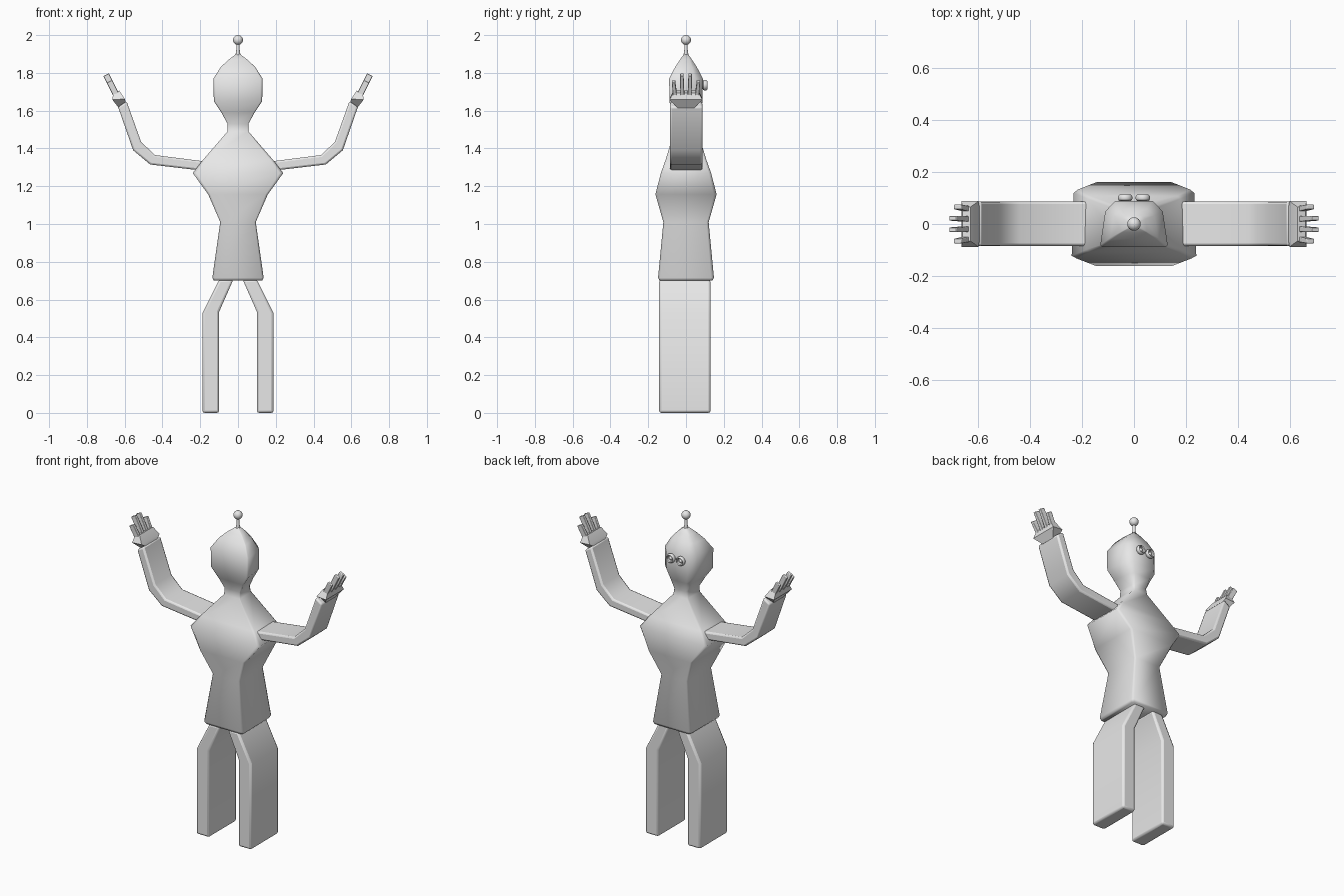
import bpy, bmesh, math
from mathutils import Vector

if "Cube" in bpy.data.objects:
    bpy.data.objects.remove(bpy.data.objects["Cube"])

grey = bpy.data.materials.new("light grey")
grey.diffuse_color = (0.8, 0.8, 0.8, 1)
grey.use_nodes = True
grey.node_tree.nodes["Principled BSDF"].inputs["Base Color"].default_value = grey.diffuse_color


def finish(name, bm, angle=50, bevel=0, mirror=False):
    bmesh.ops.recalc_face_normals(bm, faces=bm.faces)
    me = bpy.data.meshes.new(name)
    bm.to_mesh(me)
    bm.free()
    me.materials.append(grey)
    ob = bpy.data.objects.new(name, me)
    bpy.context.collection.objects.link(ob)
    if bevel:
        m = ob.modifiers.new("bevel", "BEVEL")
        m.width, m.segments, m.limit_method = bevel, 2, "ANGLE"
        m.angle_limit = math.radians(60)
    if mirror:
        ob.modifiers.new("mirror", "MIRROR")
    me.shade_smooth()
    me.set_sharp_from_angle(angle=math.radians(angle))
    return ob


def loft(bm, rings):
    loops = [[bm.verts.new(p) for p in r] for r in rings]
    n = len(loops[0])
    for a, b in zip(loops, loops[1:]):
        for i in range(n):
            j = (i + 1) % n
            bm.faces.new((a[i], a[j], b[j], b[i]))
    bm.faces.new(loops[0][::-1])
    bm.faces.new(loops[-1])


def section(z, hx, hy, c):
    # rounded rectangle; c chamfers the face side (+y)
    k = 0.08
    return [(-hx, -hy * (1 - k), z), (-hx * (1 - k), -hy, z),
            (hx * (1 - k), -hy, z), (hx, -hy * (1 - k), z),
            (hx * (1 - c * 0.33), hy * (1 - c), z), (hx * (1 - c), hy, z),
            (-hx * (1 - c), hy, z), (-hx * (1 - c * 0.33), hy * (1 - c), z)]


def slab(name, outline, y0, y1, bevel):
    # xz outline extruded along y and mirrored
    bm = bmesh.new()
    loft(bm, [[(x, y, z) for x, z in outline] for y in (y0, y1)])
    finish(name, bm, 50, bevel, True)


# torso, neck and head in one skin
bm = bmesh.new()
loft(bm, [section(*s) for s in (
    (0.70, 0.128, 0.140, 0.1), (0.715, 0.136, 0.148, 0.1),
    (1.01, 0.094, 0.120, 0.1), (1.157, 0.158, 0.162, 0.1),
    (1.27, 0.240, 0.133, 0.1), (1.34, 0.185, 0.108, 0.1),
    (1.49, 0.055, 0.062, 0.2), (1.53, 0.055, 0.058, 0.3),
    (1.59, 0.088, 0.074, 0.4), (1.65, 0.128, 0.088, 0.45),
    (1.77, 0.130, 0.089, 0.45), (1.83, 0.092, 0.058, 0.45),
    (1.87, 0.050, 0.032, 0.4), (1.90, 0.010, 0.010, 0.3))])
finish("body", bm, 60)

# arms and legs
slab("arm", [(0.12, 1.275), (0.21, 1.285), (0.465, 1.315), (0.555, 1.39),
             (0.635, 1.62), (0.59, 1.65), (0.513, 1.435), (0.44, 1.365),
             (0.19, 1.333), (0.12, 1.325)], -0.085, 0.087, 0.01)
slab("leg", [(0.10, 0), (0.188, 0), (0.188, 0.53), (0.10, 0.705),
             (0.025, 0.705), (0.10, 0.535)], -0.142, 0.13, 0.012)

# flared palm
bm = bmesh.new()
loft(bm, [[(x + t * sx, y * sy, z + dz * sx) for sx, sy in
           ((-1, -1), (1, -1), (1, 1), (-1, 1))]
          for x, z, t, y, dz in ((0.612, 1.625, 0.02, 0.045, -0.010),
                                 (0.632, 1.66, 0.033, 0.088, -0.002),
                                 (0.645, 1.70, 0.016, 0.066, -0.006))])
finish("palm", bm, 40, 0, True)

# four fingers on each hand
bm = bmesh.new()
across = Vector((0.9, 0, -0.45)) * 0.016
for y, top in ((-0.06, 1.755), (-0.02, 1.79), (0.02, 1.79), (0.06, 1.755)):
    rings = []
    for z, w, out in ((1.67, 0.011, 0.95), (top, 0.009, 1.1)):
        c = Vector((0.638 + (z - 1.67) * 0.5, y * out, z))
        rings.append([c + across * a + Vector((0, w * b, 0))
                      for a, b in ((-1, -1), (1, -1), (1, 1), (-1, 1))])
    loft(bm, rings)
finish("fingers", bm, 40, 0.003, True)


def turned(name, profile, axis_y=None, steps=24, mirror=False):
    # lathe of (radius, height); axis_y=(x, y, z) turns it to face +y
    bm = bmesh.new()
    rings = []
    for r, h in profile:
        ring = []
        for i in range(steps):
            a = 2 * math.pi * i / steps
            u, v = r * math.cos(a), r * math.sin(a)
            ring.append((axis_y[0] + u, axis_y[1] + h, axis_y[2] + v)
                        if axis_y else (u, v, h))
        rings.append(ring)
    loft(bm, rings)
    finish(name, bm, 40, 0, mirror)


# antenna stem and ball
turned("antenna_stem", [(0.016, 1.885), (0.010, 1.91), (0.007, 1.96)])
turned("antenna_ball", [(0.026 * math.sin(a) + 1e-4, 1.974 - 0.026 * math.cos(a))
                        for a in [math.pi * i / 12 for i in range(13)]])

# ringed eyes on the +y side of the head
turned("eye", [(0.018, -0.03), (0.020, 0.0), (0.026, 0.004), (0.028, 0.011),
               (0.027, 0.020), (0.022, 0.025), (0.017, 0.021), (0.015, 0.010),
               (0.013, 0.010), (0.010, 0.017), (0.004, 0.021), (1e-4, 0.022)],
       (0.034, 0.088, 1.735), mirror=True)
